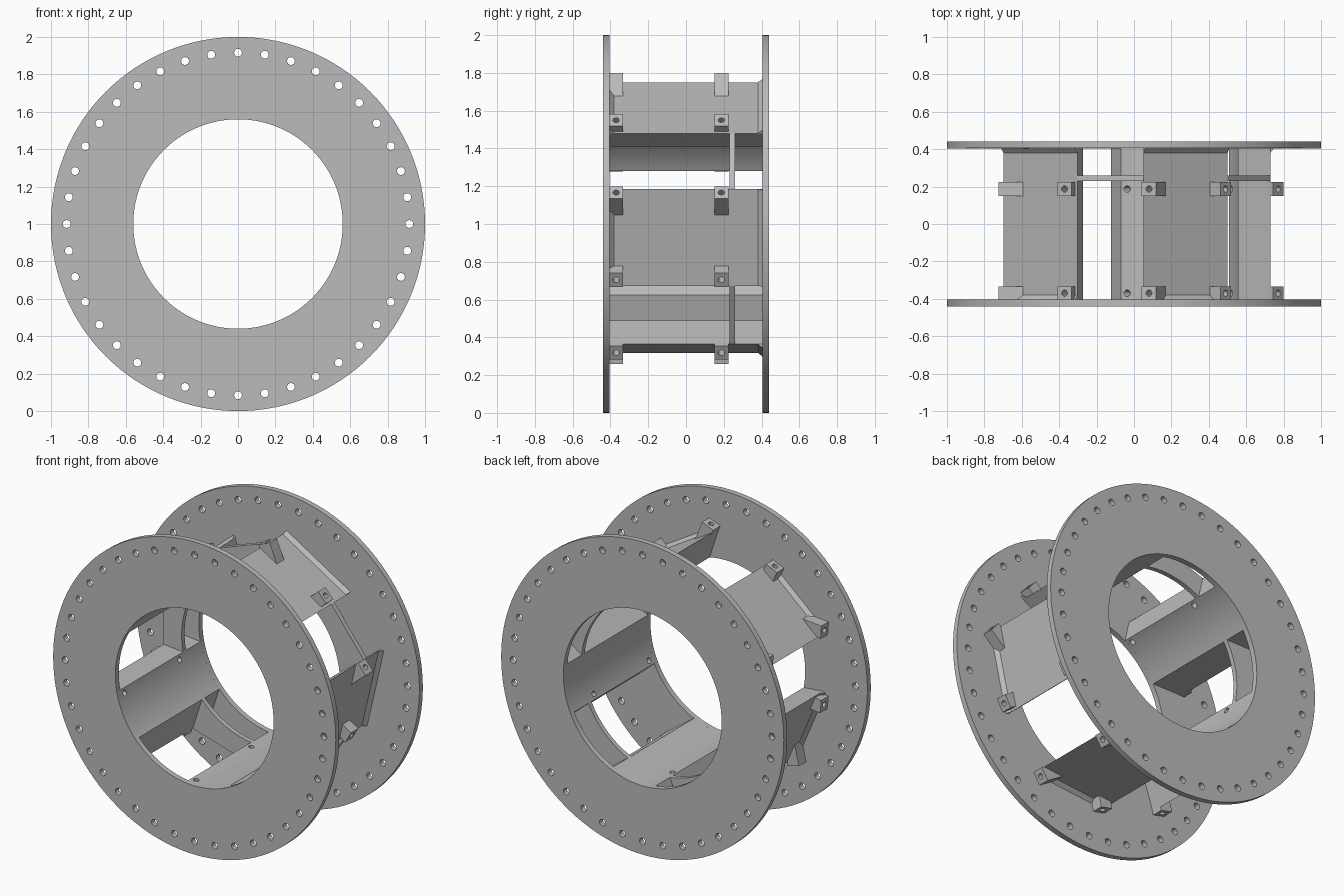
import bpy, bmesh, math
from mathutils import Matrix, Vector

old = bpy.data.objects.get("Cube")
if old:
    bpy.data.objects.remove(old)

grey = bpy.data.materials.new("machined grey")
grey.use_nodes = True
COLOUR = (0.5, 0.5, 0.5, 1)
grey.diffuse_color = COLOUR
grey.node_tree.nodes["Principled BSDF"].inputs["Base Color"].default_value = COLOUR


def polar(r, deg):
    a = math.radians(deg)
    return (r * math.cos(a), r * math.sin(a))


def arc(r, a, b, n):
    return [polar(r, a + (b - a) * i / n) for i in range(n + 1)]


def circle(r, n, centre=(0, 0)):
    return [(centre[0] + x, centre[1] + z) for x, z in arc(r, 0, 360, n)[:-1]]


def plate(name, loops, y0, y1):
    """Extrude closed x-z outlines (first is outer, rest are holes) from y0 to y1."""
    curve = bpy.data.curves.new(name, 'CURVE')
    curve.dimensions = '2D'
    curve.fill_mode = 'BOTH'
    curve.extrude = (y1 - y0) / 2
    for loop in loops:
        spline = curve.splines.new('POLY')
        spline.points.add(len(loop) - 1)
        for point, (x, z) in zip(spline.points, loop):
            point.co = (x, z, 0, 1)
        spline.use_cyclic_u = True
    temp = bpy.data.objects.new(name, curve)
    bpy.context.collection.objects.link(temp)
    bpy.context.view_layer.update()
    mesh = bpy.data.meshes.new_from_object(
        temp.evaluated_get(bpy.context.evaluated_depsgraph_get()))
    bpy.data.objects.remove(temp)
    mesh.transform(Matrix.Translation((0, (y0 + y1) / 2, 0))
                   @ Matrix.Rotation(math.pi / 2, 4, 'X'))
    bm = bmesh.new()
    bm.from_mesh(mesh)
    bmesh.ops.remove_doubles(bm, verts=bm.verts, dist=1e-5)
    bmesh.ops.recalc_face_normals(bm, faces=bm.faces)
    return finish(name, bm, mesh)


def finish(name, bm, mesh=None):
    mesh = mesh or bpy.data.meshes.new(name)
    bm.to_mesh(mesh)
    bm.free()
    mesh.materials.clear()
    mesh.materials.append(grey)
    obj = bpy.data.objects.new(name, mesh)
    bpy.context.collection.objects.link(obj)
    obj.location.z = 1
    return obj


def smooth(obj):
    bpy.ops.object.select_all(action='DESELECT')
    obj.select_set(True)
    bpy.context.view_layer.objects.active = obj
    bpy.ops.object.shade_smooth_by_angle(angle=math.radians(30))


# End flanges with a ring of bolt holes
INNER, FACE, EDGE = 0.56, 0.405, 0.44
flange_loops = [circle(1, 128), circle(INNER, 96)]
flange_loops += [circle(0.916, 16, polar(0, 0)) and circle(0.021, 16, polar(0.916, 9 * i))
                 for i in range(40)]
smooth(plate("front_flange", flange_loops, -EDGE, -FACE))
smooth(plate("back_flange", flange_loops, FACE, EDGE))

# One spacer bar: curved inside, flat slanted outside
LOW, HIGH = (0.5, 0.48), (0.05, 0.75)
bar = plate("spacer_bar", [arc(INNER, 47, 78, 16) + [HIGH, LOW]], -FACE, FACE)

# Lugs: (name, top centre, axis angle, leg end, gusset foot, hole depth)
LUGS = [("upper_lug", (0.08, 0.785), 112, 0.1, (0.175, 0.665), 0.09),
        ("lower_lug", (0.49, 0.55), 42, 0.08, (0.40, 0.53), 0.26)]
parts, drills = [bar], bmesh.new()
for name, top, angle, leg, foot, depth in LUGS:
    u = Vector(polar(1, angle))
    side = Vector(polar(1, angle + (-90 if angle > 90 else 90)))
    p = Vector(top)
    outer, inner = p - side * 0.042, p + side * 0.042
    root = p - u * leg
    outline = [outer, inner, inner - u * 0.045, Vector(foot), root, outer - u * leg]
    for y in (-0.37, 0.187):
        parts.append(plate(name, [[tuple(v) for v in outline]], y - 0.037, y + 0.037))
        mid = p - u * (depth / 2 - 0.02)
        aim = Vector((u.x, 0, u.y)).to_track_quat('Z', 'Y').to_matrix().to_4x4()
        bmesh.ops.create_cone(drills, cap_ends=True, segments=16, radius1=0.017,
                              radius2=0.017, depth=depth + 0.04,
                              matrix=Matrix.Translation((mid.x, y, mid.y)) @ aim)

# Drill the lugs and the bar
cutter = finish("drill_cutter", drills)
for part in parts:
    mod = part.modifiers.new("drill", 'BOOLEAN')
    mod.operation = 'DIFFERENCE'
    mod.solver = 'EXACT'
    mod.object = cutter
bpy.context.view_layer.update()
graph = bpy.context.evaluated_depsgraph_get()
for part in parts:
    part_mesh = bpy.data.meshes.new_from_object(part.evaluated_get(graph))
    part.modifiers.clear()
    part.data = part_mesh
bpy.data.objects.remove(cutter)

# Small fillets where the flat face meets each flange
slope = (Vector(HIGH) - Vector(LOW)).normalized()
out = Vector((slope.y, -slope.x)) * 0.02
for end in (-1, 1):
    bm = bmesh.new()
    for corner in (LOW, HIGH):
        c = Vector(corner)
        for q, y in ((c, FACE), (c + out, FACE), (c, FACE - 0.025)):
            bm.verts.new((q.x, end * y, q.y))
    bmesh.ops.convex_hull(bm, input=bm.verts)
    parts.append(finish("face_fillet", bm))

# Thin web bridging the gap to the next bar
next_high = Matrix.Rotation(math.radians(-72), 2) @ Vector(HIGH)
web = arc(INNER, 6, 47, 20) + [LOW, tuple(next_high)]
parts.append(plate("gap_web", [web], 0.23, 0.26))

# Repeat everything five times around the axis
for part in parts:
    smooth(part)
    for k in range(1, 5):
        twin = part.copy()
        twin.rotation_euler.y = math.radians(72 * k)
        bpy.context.collection.objects.link(twin)
